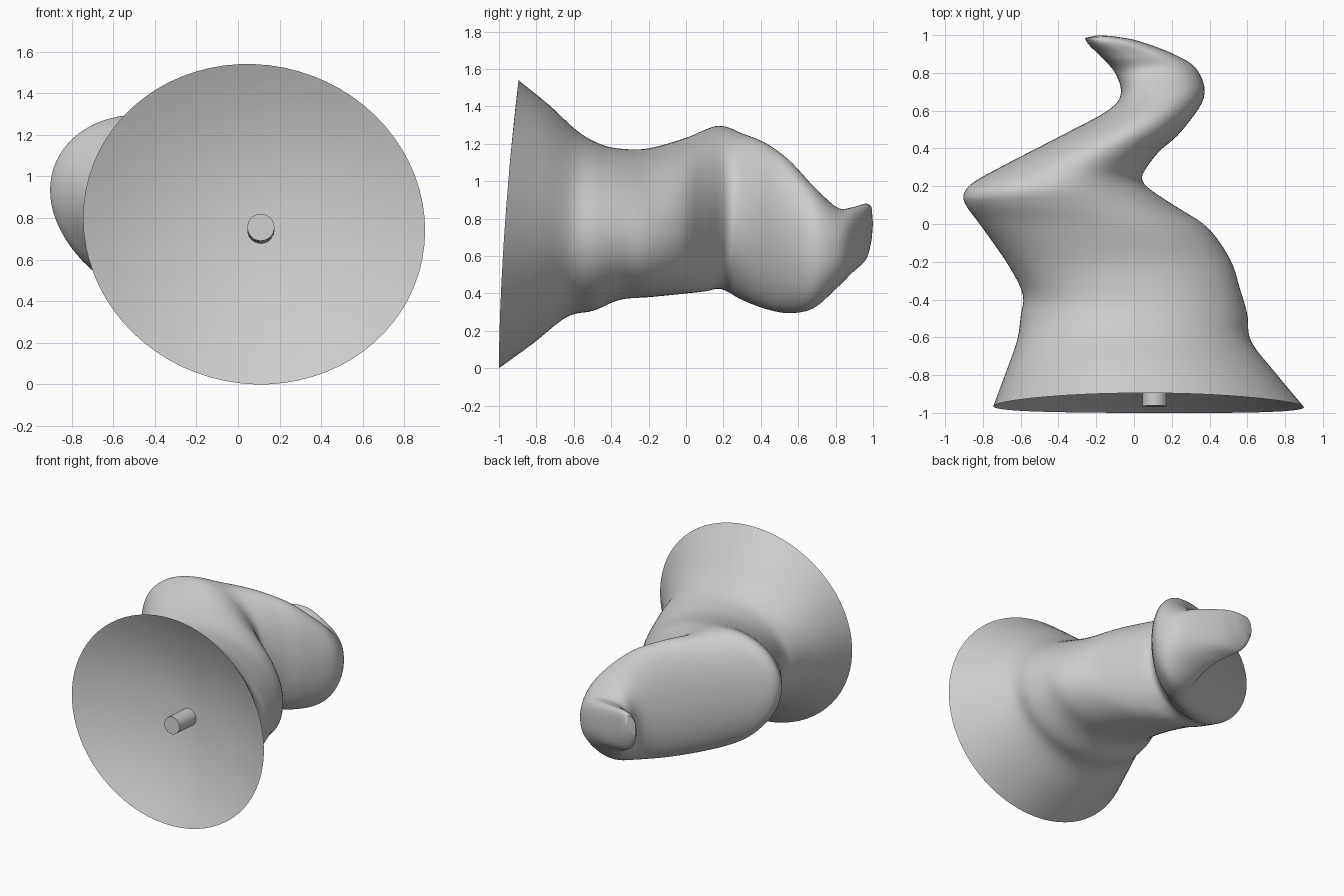
import bpy
import bmesh
import math
from mathutils import Vector

cube = bpy.data.objects.get("Cube")
if cube:
    bpy.data.objects.remove(cube, do_unlink=True)

SIDES = 72
STEPS = 6

grey = bpy.data.materials.new("plain grey")
grey.use_nodes = True
colour = (0.6, 0.6, 0.6, 1)
grey.diffuse_color = colour
grey.node_tree.nodes["Principled BSDF"].inputs["Base Color"].default_value = colour

# Cross-sections along the bent horn:
# left x, left y, right x, right y, top z, bottom z, sideways tilt
sections = [
    (-.745, -.965, .90, -.97, 1.54, 0, .03),
    (-.68, -.79, .75, -.79, 1.41, .135, .03),
    (-.62, -.62, .62, -.62, 1.27, .275, .03),
    (-.60, -.49, .60, -.48, 1.20, .31, .04),
    (-.59, -.37, .56, -.34, 1.17, .37, .06),
    (-.67, -.21, .51, -.19, 1.165, .39, .09),
    (-.81, -.01, .39, -.02, 1.215, .41, .10),
    (-.89, .10, .21, .10, 1.265, .42, .09),
    (-.90, .16, .09, .18, 1.29, .43, .07),
    (-.85, .22, .045, .23, 1.285, .41, .05),
    (-.69, .31, .055, .28, 1.255, .37, .04),
    (-.40, .46, .13, .38, 1.205, .32, .02),
    (-.14, .60, .25, .49, 1.115, .295, 0),
    (-.07, .69, .37, .67, .975, .32, 0),
    (-.10, .80, .335, .815, .86, .43, 0),
    (-.17, .88, .22, .895, .86, .51, 0),
    (-.24, .95, .02, .97, .88, .58, 0),
    (-.26, .985, -.12, .995, .865, .68, 0),
]
LAST = len(sections) - 1


def finish(bm, name, angle):
    bmesh.ops.recalc_face_normals(bm, faces=bm.faces)
    mesh = bpy.data.meshes.new(name)
    bm.to_mesh(mesh)
    bm.free()
    mesh.materials.append(grey)
    obj = bpy.data.objects.new(name, mesh)
    bpy.context.collection.objects.link(obj)
    bpy.ops.object.select_all(action="DESELECT")
    obj.select_set(True)
    bpy.context.view_layer.objects.active = obj
    bpy.ops.object.shade_smooth_by_angle(angle=math.radians(angle))
    return obj


def blend(values, t):
    """Smooth curve through four neighbouring values."""
    a, b, c, d = values
    return b + t / 2 * (c - a + t * (2 * a - 5 * b + 4 * c - d + t * (3 * (b - c) + d - a)))


def section_at(position):
    index = min(int(position), LAST - 1)
    near = [sections[max(0, min(LAST, index + k))] for k in (-1, 0, 1, 2)]
    return [blend(column, position - index) for column in zip(*near)]


def ring_points(section, mouth, power):
    """Rounded outline between the left and right points; the mouth leans and bows."""
    lx, ly, rx, ry, top, bottom, tilt = section
    centre = Vector(((lx + rx) / 2, (ly + ry) / 2, (top + bottom) / 2))
    across = Vector(((rx - lx) / 2, (ry - ly) / 2, -tilt))
    upward = Vector((0, .053 * mouth, (top - bottom) / 2))
    bow = Vector((0, .02 * mouth, 0))
    points = []
    for i in range(SIDES):
        c, s = (math.copysign(abs(f(math.tau * i / SIDES)) ** power, f(math.tau * i / SIDES))
                for f in (math.cos, math.sin))
        points.append(centre + across * c + upward * s + bow * s * s)
    return points


def bridge(bm, first, second):
    for i in range(SIDES):
        j = (i + 1) % SIDES
        bm.faces.new((first[i], first[j], second[j], second[i]))


def close(bm, ring, point):
    hub = bm.verts.new(point)
    for i in range(SIDES):
        bm.faces.new((ring[i], ring[(i + 1) % SIDES], hub))


def middle_of(ring):
    return sum((v.co for v in ring), Vector()) / SIDES


# Bent, flared horn whose flattened tip grows slightly squarer
bm = bmesh.new()
rings = []
for n in range(LAST * STEPS + 1):
    position = n / STEPS
    mouth = max(0, 1 - position / 4)
    power = 1 - .22 * max(0, min(1, (position - LAST + 5) / 3))
    points = ring_points(section_at(position), mouth, power)
    rings.append([bm.verts.new(p) for p in points])
for first, second in zip(rings, rings[1:]):
    bridge(bm, first, second)
close(bm, rings[-1], middle_of(rings[-1]) + Vector((0, .01, 0)))

# Shallow bowl filling the flared mouth
rim = rings[0]
middle = middle_of(rim)
BOWL_DEPTH = 0.2
previous = rim
for k in range(11, 0, -1):
    r = k / 12
    sunk = Vector((0, BOWL_DEPTH * (1 - r * r), 0))
    ring = [bm.verts.new(middle.lerp(v.co, r) + sunk) for v in rim]
    bridge(bm, previous, ring)
    previous = ring
close(bm, previous, middle + Vector((0, BOWL_DEPTH, 0)))
finish(bm, "horn", 50)

# Small peg standing in the bowl
bm = bmesh.new()
bmesh.ops.create_cone(bm, cap_ends=True, segments=32, radius1=.065, radius2=.065, depth=.24)
peg = finish(bm, "peg", 40)
outer, inner = Vector((.11, -.965, .755)), Vector((.11, -.725, .74))
peg.location = (outer + inner) / 2
peg.rotation_euler = (inner - outer).to_track_quat("Z", "Y").to_euler()
